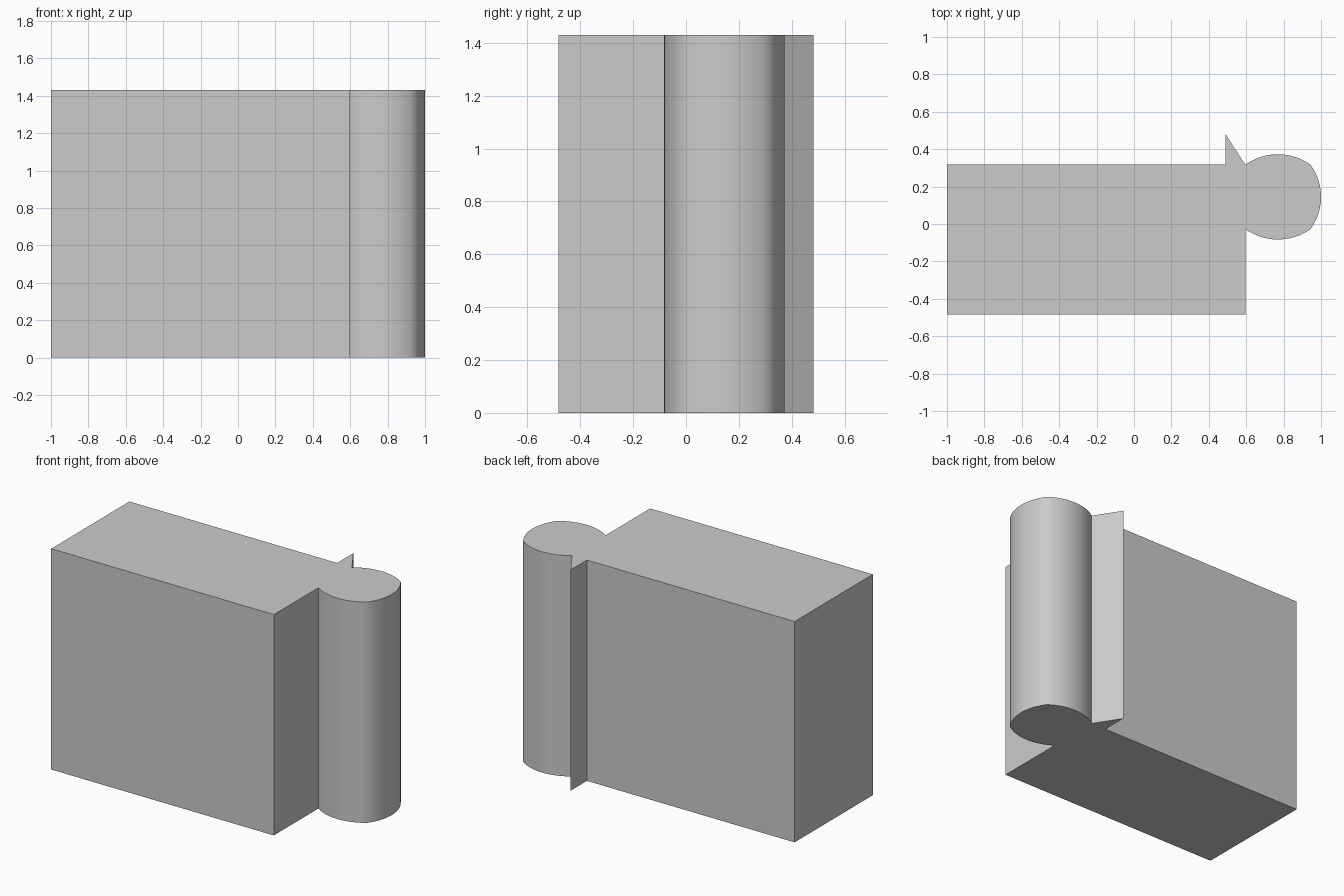
import bpy
import bmesh
import math
from mathutils import Vector

HEIGHT = 1.43
ARC_STEPS = 12
SAGITTA = 0.056

old = bpy.data.objects.get("Cube")
if old:
    bpy.data.objects.remove(old, do_unlink=True)

# One plain grey material
grey = bpy.data.materials.new("plain_grey")
grey.use_nodes = True
colour = (0.6, 0.6, 0.6, 1.0)
grey.diffuse_color = colour
grey.node_tree.nodes["Principled BSDF"].inputs["Base Color"].default_value = colour


def arc(start, end, rise):
    """Circular arc bulging to the left of start -> end, without its end point."""
    a, b = Vector(start), Vector(end)
    along = (b - a).normalized()
    out = Vector((-along.y, along.x))
    half = (b - a).length / 2
    radius = (half * half + rise * rise) / (2 * rise)
    centre = (a + b) / 2 + out * (rise - radius)
    sweep = math.asin(half / radius)
    points = []
    for i in range(ARC_STEPS):
        t = sweep * (2 * i / ARC_STEPS - 1)
        points.append(centre + along * radius * math.sin(t) + out * radius * math.cos(t))
    return points


# Outline, clockwise from above: block, pointed fin, then three bulging arcs
left, inner, outer = -1.0, 0.595, 0.944
front, low, high, tip = -0.483, -0.027, 0.317, 0.483
outline = [(left, front), (left, high), (0.488, high), (0.488, tip)]
corners = [(inner, high), (outer, high), (outer, low), (inner, low)]
for start, end in zip(corners, corners[1:]):
    outline += arc(start, end, SAGITTA)
outline += [corners[-1], (inner, front)]

# Extrude the outline into a solid
bm = bmesh.new()
base = bm.faces.new([bm.verts.new((p[0], p[1], 0)) for p in outline])
result = bmesh.ops.extrude_face_region(bm, geom=[base], use_keep_orig=True)
top = [v for v in result["geom"] if isinstance(v, bmesh.types.BMVert)]
bmesh.ops.translate(bm, verts=top, vec=(0, 0, HEIGHT))
bmesh.ops.recalc_face_normals(bm, faces=bm.faces)
mesh = bpy.data.meshes.new("block_with_rounded_post")
bm.to_mesh(mesh)
bm.free()
mesh.materials.append(grey)

body = bpy.data.objects.new("block_with_rounded_post", mesh)
bpy.context.collection.objects.link(body)

# Smooth the rounded post, keep the block edges crisp
bpy.ops.object.select_all(action="DESELECT")
body.select_set(True)
bpy.context.view_layer.objects.active = body
bpy.ops.object.shade_smooth_by_angle(angle=math.radians(30))
